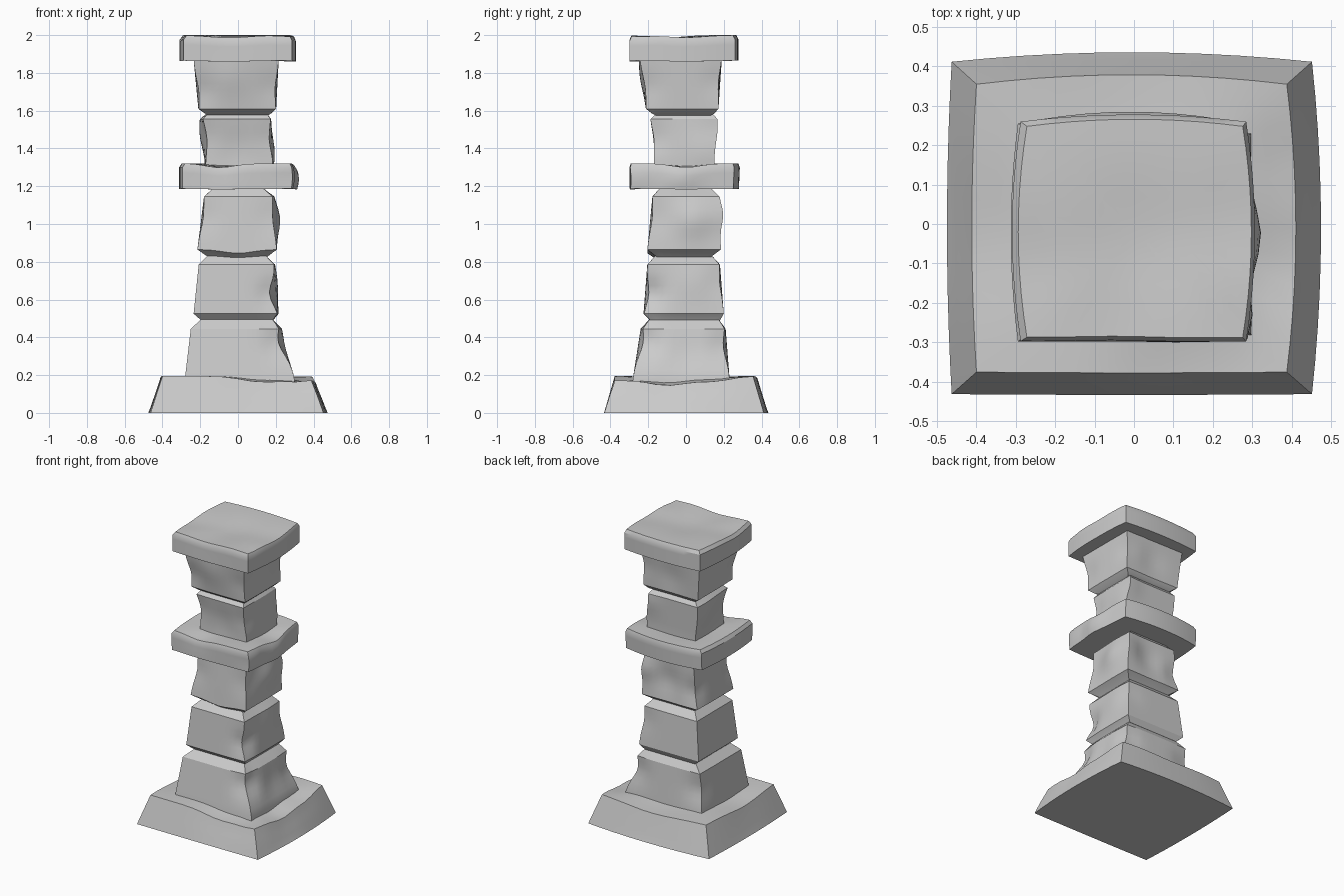
import bpy, bmesh, math
from mathutils import Vector

N = 10  # segments per side of every square ring


def ring_points(r, bow):
    """Square outline (z, x0, x1, y0, y1) whose sides bow outward (left, right, front, back)."""
    z, x0, x1, y0, y1 = r
    pts = []
    for side in range(4):
        for i in range(N):
            t = i / N
            b = 4 * t * (1 - t)
            if side == 0:
                p = (x0 + (x1 - x0) * t, y0 - bow[2] * b, z)
            elif side == 1:
                p = (x1 + bow[1] * b, y0 + (y1 - y0) * t, z)
            elif side == 2:
                p = (x1 + (x0 - x1) * t, y1 + bow[3] * b, z)
            else:
                p = (x0 - bow[0] * b, y1 + (y0 - y1) * t, z)
            pts.append(Vector(p))
    return pts


def stone(name, rings, dents=(), bow=(0, 0, 0, 0), step=0.035):
    """Loft square rings, close the ends, then push soft dents (x, y, z, radius, dx, dy, dz)."""
    rows = []
    for a, b in zip(rings, rings[1:]):
        k = max(1, round((b[0] - a[0]) / step))
        rows += [[p + (q - p) * j / k for p, q in zip(ring_points(a, bow), ring_points(b, bow))]
                 for j in range(k)]
    last = ring_points(rings[-1], bow)
    rows.append(last)
    c = sum(last, Vector()) / len(last)
    rows += [[c + (p - c) * s for p in last] for s in (0.85, 0.7, 0.5, 0.3, 0.12)]
    bm = bmesh.new()
    vs = [[bm.verts.new(p) for p in row] for row in rows]
    n = 4 * N
    for a, b in zip(vs, vs[1:]):
        for i in range(n):
            bm.faces.new((a[i], a[(i + 1) % n], b[(i + 1) % n], b[i]))
    bm.faces.new(vs[-1])
    bm.faces.new(vs[0][::-1])
    for v in bm.verts:
        p, move = v.co.copy(), Vector()
        for d in dents:
            move += Vector(d[4:]) * math.exp(-((p - Vector(d[:3])).length / d[3]) ** 2)
        v.co += move
        v.co.z = max(v.co.z, 0) if rings[0][0] == 0 else v.co.z
    for v in (vs[0] if rings[0][0] == 0 else []):
        v.co.z = 0
    me = bpy.data.meshes.new(name)
    bm.to_mesh(me)
    bm.free()
    ob = bpy.data.objects.new(name, me)
    bpy.context.collection.objects.link(ob)
    bpy.ops.object.select_all(action='DESELECT')
    ob.select_set(True)
    bpy.context.view_layer.objects.active = ob
    bpy.ops.object.shade_smooth_by_angle(angle=math.radians(30))


# flared foot with a worn top rim
stone("base", [(0, -.463, .452, -.432, .412), (.195, -.40, .388, -.376, .355)],
      [(.12, -.37, .2, .14, 0, 0, -.03), (.33, -.36, .2, .12, 0, 0, -.025),
       (.39, -.1, .2, .16, 0, 0, -.05), (.39, .15, .2, .12, 0, 0, -.025),
       (-.4, -.05, .2, .18, 0, 0, -.02), (0, .35, .2, .2, 0, 0, -.015)],
      (.012, .023, .002, .024))

# tapered plinth, chipped along its right corners
stone("plinth", [(.1, -.285, .30, -.29, .235), (.19, -.28, .298, -.28, .23),
                 (.445, -.25, .235, -.24, .21), (.50, -.19, .18, -.19, .17)],
      [(.25, -.24, .37, .09, -.04, .025, 0), (.25, .22, .35, .09, -.03, -.02, 0),
       (-.26, .22, .33, .09, .01, -.025, 0), (.28, 0, .32, .1, -.015, 0, 0)])

# lower shaft block
stone("lower_shaft", [(.48, -.18, .18, -.18, .16), (.49, -.195, .185, -.19, .18),
                      (.525, -.235, .215, -.225, .20), (.785, -.208, .192, -.205, .18),
                      (.84, -.155, .14, -.155, .13)],
      [(.205, -.21, .63, .08, -.04, .02, 0), (.2, .05, .7, .1, .01, 0, 0),
       (.2, .2, .7, .08, -.01, -.01, 0)])

# middle shaft block
stone("middle_shaft", [(.81, -.14, .14, -.14, .12), (.832, -.165, .16, -.16, .14),
                       (.865, -.215, .205, -.205, .185), (1.145, -.18, .185, -.178, .175),
                       (1.2, -.12, .12, -.13, .12)],
      [(.19, .04, 1.03, .1, .03, 0, 0), (.19, -.18, 1.03, .09, -.01, .01, 0),
       (.02, .18, 1.0, .1, 0, -.02, 0), (.18, .18, 1.05, .07, .005, .02, 0),
       (0, -.2, .85, .11, 0, 0, -.02), (-.2, .18, .97, .08, .02, -.02, 0),
       (-.19, -.19, 1.03, .08, .01, .01, 0)])

# projecting collar
stone("collar", [(1.187, -.295, .28, -.295, .25), (1.3, -.295, .28, -.298, .255),
                 (1.322, -.28, .272, -.29, .248)],
      [(.29, -.03, 1.25, .09, .025, 0, 0), (-.1, -.3, 1.33, .1, 0, .01, -.022),
       (.29, .0, 1.33, .1, 0, 0, -.02), (0, 0, 1.32, .2, 0, 0, -.02),
       (.28, -.25, 1.25, .06, .015, .01, 0)],
      (.018, .018, .003, .03), .03)

# upper shaft block
stone("upper_shaft", [(1.29, -.175, .185, -.17, .15), (1.34, -.175, .185, -.17, .15),
                      (1.555, -.192, .175, -.19, .16), (1.582, -.165, .155, -.16, .14),
                      (1.6, -.15, .14, -.15, .12)],
      [(-.2, -.19, 1.45, .1, .02, .015, 0), (-.19, .08, 1.48, .1, -.018, 0, 0),
       (.18, -.18, 1.45, .08, -.015, .01, 0), (.18, .1, 1.4, .1, .012, 0, 0),
       (0, -.18, 1.42, .1, 0, .012, 0), (.17, .16, 1.5, .08, -.01, .01, 0)])

# head block, widening upward
stone("head", [(1.575, -.16, .16, -.16, .13), (1.585, -.175, .175, -.18, .15),
               (1.61, -.21, .202, -.212, .172), (1.88, -.236, .216, -.245, .19)],
      [(-.21, -.21, 1.7, .08, .012, .015, 0), (.2, -.22, 1.72, .08, -.012, .01, 0),
       (-.05, -.23, 1.78, .1, 0, -.012, 0), (.21, .18, 1.75, .08, -.012, -.01, 0),
       (0, .18, 1.72, .1, 0, -.012, 0)])

# cap slab with a hollowed top
stone("cap", [(1.865, -.288, .285, -.298, .26), (1.978, -.288, .285, -.298, .26),
              (2.0, -.272, .276, -.288, .248)],
      [(0, -.05, 1.99, .16, 0, 0, -.018), (-.05, -.29, 2.0, .14, 0, .005, -.012),
       (.28, .0, 2.0, .14, 0, 0, -.012), (-.28, -.1, 2.0, .12, 0, 0, -.012),
       (.28, -.26, 2.0, .08, 0, 0, -.008)],
      (.022, .022, .002, .018), .03)
